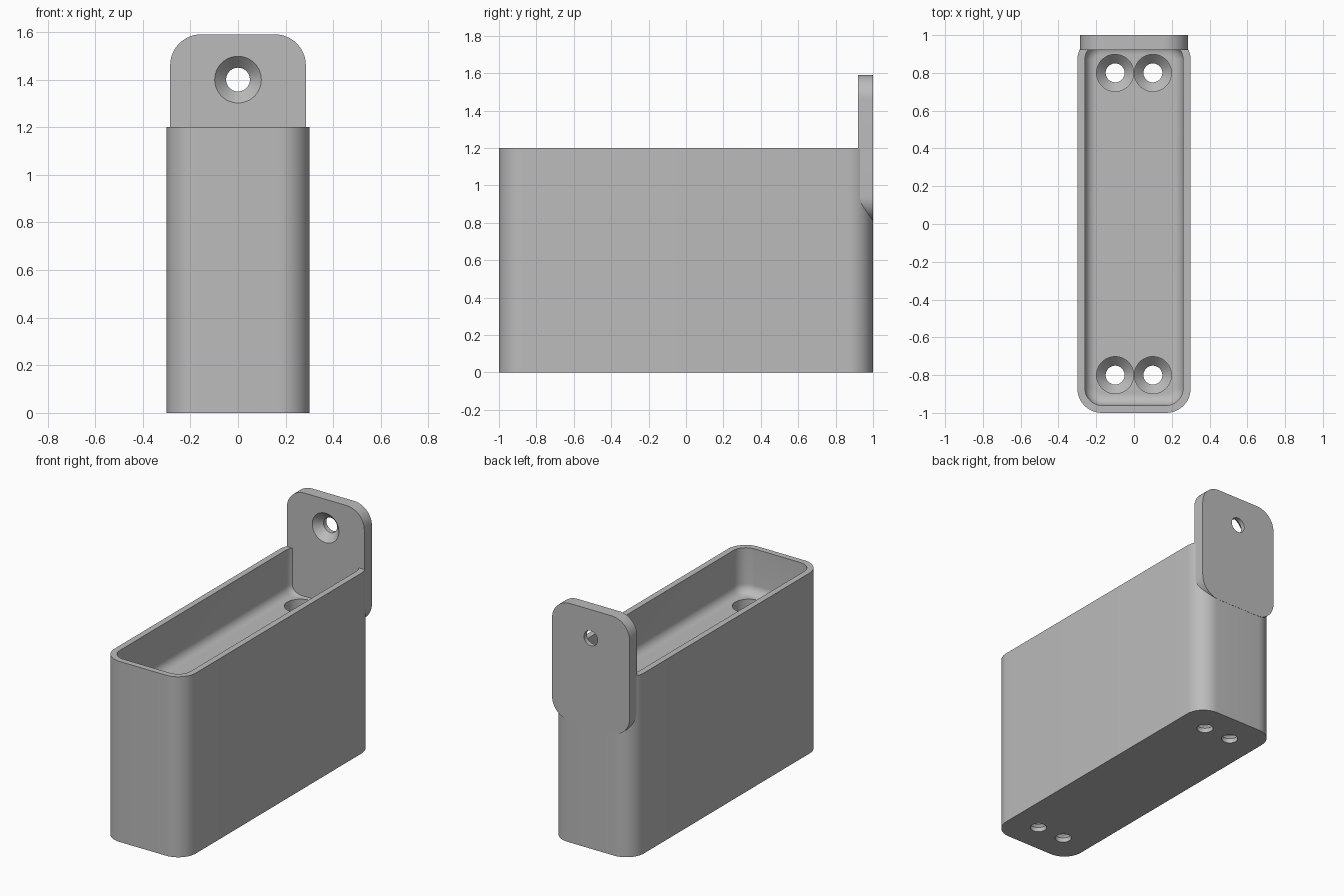
import bpy, bmesh, math
from mathutils import Matrix, Vector

cube = bpy.data.objects.get("Cube")
if cube:
    bpy.data.objects.remove(cube, do_unlink=True)

grey = bpy.data.materials.new("plain grey")
grey.use_nodes = True
COLOUR = (0.5, 0.5, 0.5, 1)
grey.diffuse_color = COLOUR
grey.node_tree.nodes["Principled BSDF"].inputs["Base Color"].default_value = COLOUR


def rounded_ring(hx, hy, r, z, steps=12):
    """Rounded rectangle outline, counter-clockwise."""
    pts = []
    for corner, (sx, sy) in enumerate([(1, 1), (-1, 1), (-1, -1), (1, -1)]):
        for i in range(steps + 1):
            a = math.pi / 2 * (corner + i / steps)
            pts.append((sx * (hx - r) + r * math.cos(a),
                        sy * (hy - r) + r * math.sin(a), z))
    return pts


def circle_ring(r, z, n=48):
    return [(r * math.cos(2 * math.pi * i / n), r * math.sin(2 * math.pi * i / n), z)
            for i in range(n)]


def loft(name, rings, matrix=Matrix()):
    """Closed solid through a stack of equal-length rings."""
    bm = bmesh.new()
    rows = [[bm.verts.new(matrix @ Vector(p)) for p in ring] for ring in rings]
    n = len(rows[0])
    for low, high in zip(rows, rows[1:]):
        for i in range(n):
            j = (i + 1) % n
            bm.faces.new((low[i], low[j], high[j], high[i]))
    bm.faces.new(rows[0][::-1])
    bm.faces.new(rows[-1])
    bmesh.ops.recalc_face_normals(bm, faces=bm.faces)
    mesh = bpy.data.meshes.new(name)
    bm.to_mesh(mesh)
    bm.free()
    mesh.materials.append(grey)
    obj = bpy.data.objects.new(name, mesh)
    bpy.context.collection.objects.link(obj)
    return obj


def cut(target, cutter):
    """Subtract the cutter and remove it."""
    mod = target.modifiers.new("cut", "BOOLEAN")
    mod.operation = "DIFFERENCE"
    mod.solver = "EXACT"
    mod.object = cutter
    bpy.context.view_layer.objects.active = target
    bpy.ops.object.modifier_apply(modifier=mod.name)
    bpy.data.objects.remove(cutter, do_unlink=True)


def screw_cutter(name, top, matrix):
    """Narrow shaft, countersink cone, then a wide head clearance."""
    return loft(name, [circle_ring(0.05, -0.05), circle_ring(0.05, 0.03),
                       circle_ring(0.098, 0.08), circle_ring(0.098, top)], matrix)


# Block body with a shallow tray whose floor has a rounded edge
body = loft("body", [rounded_ring(0.3, 0.9995, 0.13, z) for z in (0, 1.2)],
            Matrix.Translation((0, -0.0005, 0)))
FLOOR, FILLET = 0.9, 0.06
tray = []
for i in range(9):
    a = math.pi / 2 * i / 8
    inset = FILLET * (1 - math.sin(a))
    tray.append(rounded_ring(0.26 - inset, 0.96 - inset, 0.09 - inset,
                             FLOOR + FILLET * (1 - math.cos(a))))
tray.append(rounded_ring(0.26, 0.96, 0.09, 1.3))
cut(body, loft("tray_cutter", tray))

# Four deep screw bores through the floor
for x in (-0.1, 0.1):
    for y in (-0.8, 0.8):
        cut(body, screw_cutter("bore_cutter", 1.1, Matrix.Translation((x, y, 0))))

# Upright mounting tab with one countersunk hole, opening to the front
upright = Matrix.Rotation(math.pi / 2, 4, "X")
tab = loft("mounting_tab", [rounded_ring(0.285, 0.39, 0.13, z) for z in (0, 0.08)],
           Matrix.Translation((0, 1, 1.2)) @ upright)
cut(tab, screw_cutter("tab_hole_cutter", 0.2, Matrix.Translation((0, 1, 1.4)) @ upright))

# Smooth the rounded surfaces, keep hard edges
for obj in (body, tab):
    bpy.ops.object.select_all(action="DESELECT")
    obj.select_set(True)
    bpy.context.view_layer.objects.active = obj
    bpy.ops.object.shade_smooth_by_angle(angle=math.radians(30))
